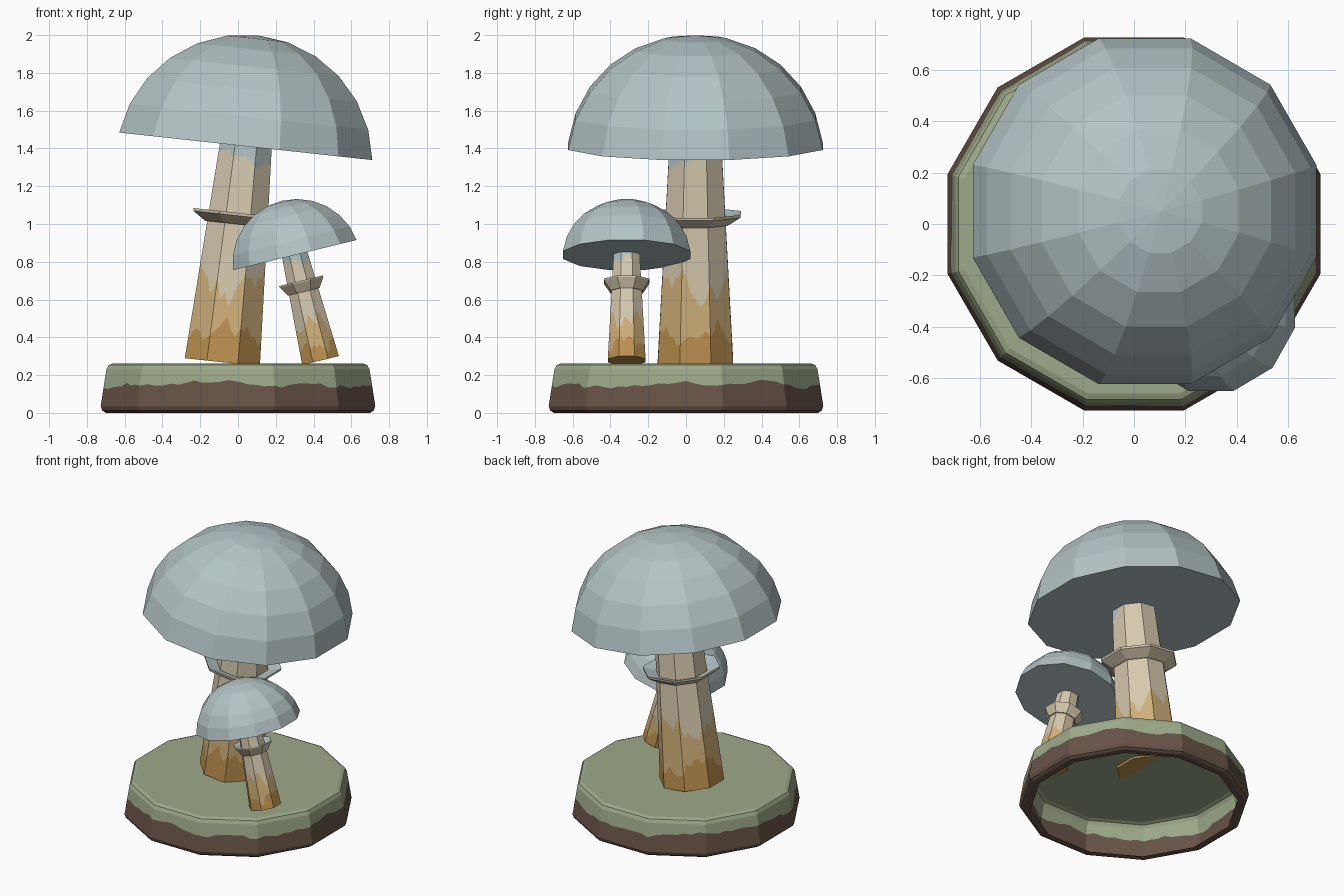
import bpy, bmesh, random
from math import sin, cos, pi, radians
from mathutils import Vector

if "Cube" in bpy.data.objects:
    bpy.data.objects.remove(bpy.data.objects["Cube"])
random.seed(4)


def material(name, rgb):
    """Flat material from 0-255 screen values, converted to linear."""
    lin = [((c / 255 + 0.055) / 1.055) ** 2.4 for c in rgb] + [1]
    m = bpy.data.materials.new(name)
    m.use_nodes = True
    m.diffuse_color = lin
    bsdf = m.node_tree.nodes["Principled BSDF"]
    bsdf.inputs["Base Color"].default_value = lin
    bsdf.inputs["Roughness"].default_value = 0.9
    return m


BLUE = material("blue grey", (180, 196, 198))
CREAM = material("cream", (214, 201, 174))
TAN = material("tan", (208, 176, 122))
OCHRE = material("ochre", (190, 146, 80))
GREEN = material("moss green", (158, 170, 138))
BROWN = material("soil brown", (104, 84, 72))


def loft(name, sides, cols, rings, mats, bottom=None, top=None):
    """Flat-sided loft. Each ring is (apothem, height) or a function of the
    angle returning that pair; mats colours the bands between rings."""
    bm = bmesh.new()
    palette = []

    def slot(m):
        if m not in palette:
            palette.append(m)
        return palette.index(m)

    def corner(i):
        a = 2 * pi * (i + 0.5) / sides
        return Vector((cos(a), sin(a), 0)) / cos(pi / sides)

    outline = [corner(s).lerp(corner(s + 1), c / cols)
               for s in range(sides) for c in range(cols)]
    n = len(outline)
    loops = []
    for ring in rings:
        loop = []
        for i, p in enumerate(outline):
            r, z = ring(2 * pi * i / n) if callable(ring) else ring
            loop.append(bm.verts.new((p.x * r, p.y * r, z)))
        loops.append(loop)
    for lo, hi, m in zip(loops, loops[1:], mats):
        for i in range(n):
            j = (i + 1) % n
            bm.faces.new((lo[i], lo[j], hi[j], hi[i])).material_index = slot(m)
    if bottom:
        bm.faces.new(loops[0][::-1]).material_index = slot(bottom)
    if top:
        bm.faces.new(loops[-1]).material_index = slot(top)
    me = bpy.data.meshes.new(name)
    bm.to_mesh(me)
    bm.free()
    for m in palette:
        me.materials.append(m)
    ob = bpy.data.objects.new(name, me)
    bpy.context.collection.objects.link(ob)
    return ob


def ragged(base, amp, radius, limit=9, lean=0):
    """Ragged paint border lying on a wall whose apothem is radius(z)."""
    phase = random.random() * 6

    def ring(a):
        wave = 0.5 * sin(3 * a + phase) + 0.3 * sin(8 * a - phase)
        z = base + amp * (wave + random.uniform(-0.4, 0.4)) + lean * (1 + sin(a))
        z = min(z, limit)
        return radius(z), z
    return ring


# Ground disc, open underneath
def wall(z):
    return 0.727 - 0.155 * (z - 0.035)


loft("ground", 12, 8,
     [(0.655, 0), (0.70, 0), (0.718, 0.012), (0.727, 0.035),
      ragged(0.15, 0.026, wall), (wall(0.23), 0.23), (0.685, 0.253), (0.662, 0.262)],
     [BROWN] * 4 + [GREEN] * 3, top=GREEN)


def stem_radius(z):
    return 0.2 - 0.054 * z


def mushroom(prefix, location, tilt, size, skirt_low, skirt_high):
    # Tapered stem with ragged colour bands
    stem = loft(prefix + "_stem", 8, 6,
                [(0.2, 0), ragged(0.16, 0.08, stem_radius),
                 ragged(0.41, 0.11, stem_radius),
                 ragged(1.07, 0.04, stem_radius, 1.145, 0.06),
                 (stem_radius(1.155), 1.155)],
                [OCHRE, TAN, CREAM, BLUE], OCHRE, BLUE)
    # Flared skirt, cream outside and blue grey on its upper side
    lip = skirt_high - 0.015
    skirt = loft(prefix + "_skirt", 8, 1,
                 [(0.14, skirt_low), (0.172, skirt_low), (0.238, lip),
                  (0.24, skirt_high), (0.14, skirt_high - 0.035)],
                 [CREAM, CREAM, CREAM, BLUE])
    # Domed cap with a flat underside
    step = pi / 13
    rings = [(0.679 * cos((k + 0.5) * step),
              1.15 + 0.672 * (sin((k + 0.5) * step) - sin(step / 2)))
             for k in range(6)]
    rings.append((0.001, 1.15 + 0.672 * (1 - sin(step / 2))))
    cap = loft(prefix + "_cap", 12, 1, rings, [BLUE] * 6, BLUE, BLUE)
    for ob in (stem, skirt, cap):
        ob.location = location
        ob.rotation_euler = (0, radians(tilt), 0)
        ob.scale = (size, size, size)


mushroom("large", (-0.083, 0.05, 0.268), 6.2, 1, 0.735, 0.795)
mushroom("small", (0.437, -0.314, 0.277), -13.7, 0.5, 0.75, 0.87)
